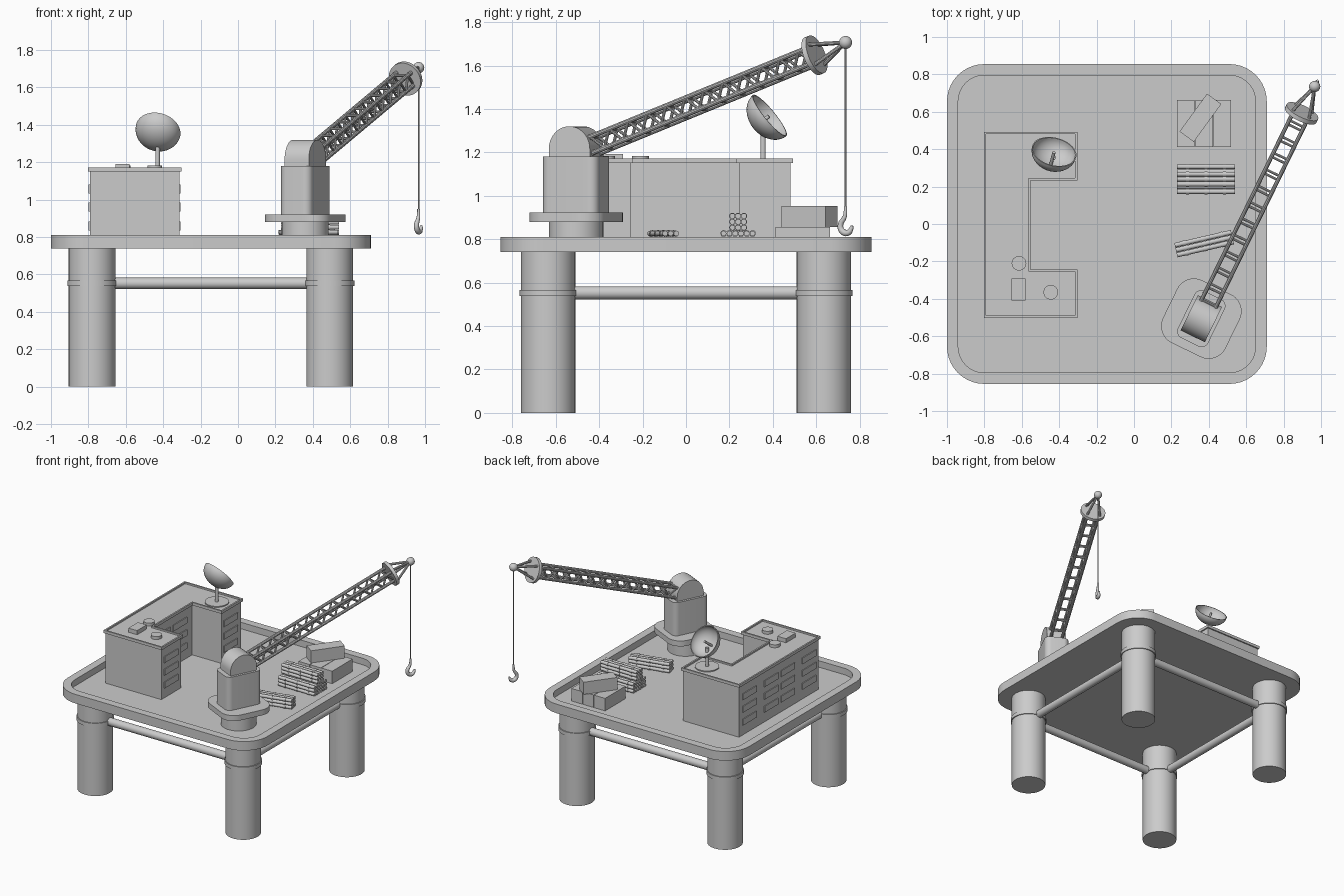
import bpy, bmesh, math
from mathutils import Vector, Matrix

if "Cube" in bpy.data.objects:
    bpy.data.objects.remove(bpy.data.objects["Cube"])

FLOOR = 0.76


def finish(name, bm, smooth=True):
    bmesh.ops.recalc_face_normals(bm, faces=bm.faces)
    me = bpy.data.meshes.new(name)
    bm.to_mesh(me)
    bm.free()
    ob = bpy.data.objects.new(name, me)
    bpy.context.collection.objects.link(ob)
    if smooth:
        bpy.ops.object.select_all(action='DESELECT')
        ob.select_set(True)
        bpy.context.view_layer.objects.active = ob
        bpy.ops.object.shade_smooth_by_angle(angle=math.radians(35))
    return ob


def add_rod(bm, a, b, r, seg=12):
    a, b = Vector(a), Vector(b)
    d = b - a
    m = Matrix.Translation((a + b) / 2) @ d.to_track_quat('Z', 'Y').to_matrix().to_4x4()
    bmesh.ops.create_cone(bm, cap_ends=True, segments=seg, radius1=r, radius2=r, depth=d.length, matrix=m)


def rods(name, items, seg=12):
    bm = bmesh.new()
    for a, b, r in items:
        add_rod(bm, a, b, r, seg)
    return finish(name, bm)


def add_box(bm, c, size, rot=0):
    m = Matrix.Translation(c) @ Matrix.Rotation(rot, 4, 'Z') @ Matrix.Diagonal((*size, 1))
    bmesh.ops.create_cube(bm, size=1, matrix=m)


def rounded(hx, hy, r, center=(0, 0), rot=0, n=10):
    pts = []
    for k, (sx, sy) in enumerate([(1, 1), (-1, 1), (-1, -1), (1, -1)]):
        for i in range(n + 1):
            t = math.pi / 2 * (k + i / n)
            p = Vector((sx * (hx - r) + r * math.cos(t), sy * (hy - r) + r * math.sin(t)))
            p.rotate(Matrix.Rotation(rot, 2))
            pts.append(p + Vector(center))
    return pts


def loft(name, levels):
    """Join matching outlines (points, z) and cap both ends."""
    bm = bmesh.new()
    loops = [[bm.verts.new((p[0], p[1], z)) for p in pts] for pts, z in levels]
    for a, b in zip(loops, loops[1:]):
        for i in range(len(a)):
            j = (i + 1) % len(a)
            bm.faces.new((a[i], a[j], b[j], b[i]))
    bm.faces.new(loops[0][::-1])
    bm.faces.new(loops[-1])
    return finish(name, bm)


# deck tray with raised rim
dc = (-0.145, 0)
outer = rounded(0.855, 0.855, 0.2, dc)
inner = rounded(0.795, 0.795, 0.14, dc)
loft("deck", [(outer, 0.74), (outer, 0.81), (inner, 0.81), (inner, FLOOR)])

# legs with collars, and braces between them
LX, LY = (-0.78, 0.49), (-0.635, 0.635)
for x in LX:
    for y in LY:
        rods("leg", [((x, y, 0), (x, y, 0.745), 0.125)], 48)
        rods("leg_collar", [((x, y, 0.538), (x, y, 0.567), 0.132)], 48)
rods("braces", [((LX[0], y, 0.553), (LX[1], y, 0.553), 0.03) for y in LY] +
     [((x, LY[0], 0.553), (x, LY[1], 0.553), 0.03) for x in LX], 24)


# U-shaped building with overhanging roof edge
def u_shape(d):
    return [(-.81 + d, -.51 + d), (-.295 - d, -.51 + d), (-.295 - d, -.235 - d), (-.545 - d, -.235 - d),
            (-.545 - d, .225 + d), (-.295 - d, .225 + d), (-.295 - d, .5 - d), (-.81 + d, .5 - d)]


loft("building", [(u_shape(0.018), FLOOR), (u_shape(0.018), 1.15)])
loft("roof_edge", [(u_shape(0.008), 1.15), (u_shape(0.008), 1.172), (u_shape(0.02), 1.172), (u_shape(0.02), 1.16)])

# window panels on the long walls
bm = bmesh.new()
for y, xr in [(-0.375, -0.313), (-0.115, -0.563), (0.09, -0.563), (0.355, -0.313)]:
    for z in (0.86, 0.96, 1.057):
        for x in (xr, -0.792):
            add_box(bm, (x, y, z), (0.012, 0.168, 0.048))
finish("windows", bm, False)

# roof equipment
bm = bmesh.new()
add_box(bm, (-0.617, -0.35, 1.175), (0.075, 0.118, 0.034))
finish("roof_box", bm, False)
rods("roof_vents", [((x, y, 1.155), (x, y, 1.183), 0.039) for x, y in [(-.615, -.21), (-.445, -.365)]], 32)

# satellite dish: mast, base, bowl and feed
px, py = -0.43, 0.355
rods("dish_mast", [((px, py, 1.155), (px, py, 1.168), 0.085), ((px, py, 1.16), (px, py, 1.31), 0.012)], 32)
R, depth = 0.122, 0.095
prof = [(R * math.sin(i * math.pi / 20), -depth * math.cos(i * math.pi / 20)) for i in range(11)]
prof += [(r * 0.95, z * 0.93) for r, z in reversed(prof)]
bm = bmesh.new()
vs = [bm.verts.new((r, 0, z)) for r, z in prof]
es = [bm.edges.new(e) for e in zip(vs, vs[1:])]
bmesh.ops.spin(bm, geom=vs + es, cent=(0, 0, 0), axis=(0, 0, 1), angle=2 * math.pi, steps=40)
bmesh.ops.remove_doubles(bm, verts=bm.verts, dist=1e-5)
add_rod(bm, (0, 0, -depth * 0.95), (0, 0, -0.005), 0.009)
dish = finish("dish", bm)
dish.location = (px + 0.003, 0.386, 1.37)
dish.rotation_euler = Vector((0.2, 0.76, 0.62)).to_track_quat('Z', 'Y').to_euler()

# crane pedestal, turntable and cabin
cx, cy = 0.36, -0.506
uh = Vector((0.605, 1.24, 0)).normalized()
side = Vector((uh.y, -uh.x, 0))
ang = math.atan2(uh.y, uh.x)
rods("crane_pedestal", [((cx, cy, FLOOR), (cx, cy, 0.89), 0.125)], 48)
plate = rounded(0.186, 0.186, 0.1, (cx, cy), ang)
loft("crane_turntable", [(plate, 0.88), (plate, 0.922)])
cab = rounded(0.14, 0.09, 0.04, (cx, cy), ang)
loft("crane_cabin", [(cab, 0.92), (cab, 1.18)])

# rounded crane head, an arch extruded across the boom
arch = [(0.105, 1.17)] + [(0.105 * math.cos(i * math.pi / 24), 1.215 + 0.105 * math.sin(i * math.pi / 24))
                          for i in range(25)] + [(-0.105, 1.17)]
bm = bmesh.new()
base = Vector((cx, cy, 0))
f = bm.faces.new([bm.verts.new(base + uh * a + Vector((0, 0, z)) - side * 0.072) for a, z in arch])
ext = bmesh.ops.extrude_face_region(bm, geom=[f])
bmesh.ops.translate(bm, vec=side * 0.144, verts=[v for v in ext["geom"] if isinstance(v, bmesh.types.BMVert)])
finish("crane_head", bm)

# lattice boom
O = Vector((cx, cy, 1.198))
tip = Vector((0.966, 0.735, 1.706))
ax = (tip - O).normalized()
up = side.cross(ax).normalized()
L = (tip - O).length


def bp(s, i, j):
    return O + ax * s + side * (0.043 * i) + up * (0.037 * j)


S0, S1, N = 0.06, L - 0.17, 12
items = [(bp(S0, i, j), bp(S1, i, j), 0.0115) for i in (-1, 1) for j in (-1, 1)]
st = (S1 - S0) / N
for k in range(N):
    s = S0 + k * st
    for i in (-1, 1):
        items.append((bp(s, i, -1), bp(s + st / 2, i, 1), 0.007))
        items.append((bp(s + st / 2, i, 1), bp(s + st, i, -1), 0.007))
    items.append((bp(s + st / 2, -1, 1), bp(s + st / 2, 1, 1), 0.007))
    items.append((bp(s, -1, -1), bp(s, 1, -1), 0.007))
rods("boom_lattice", items, 10)
rods("boom_end_plate", [(O + ax * (S1 - 0.012), O + ax * (S1 + 0.012), 0.093)], 40)
rods("boom_tip_struts", [(bp(S1, i * 1.2, j * 1.4), tip, 0.009) for i in (-1, 1) for j in (-1, 1)], 10)
bm = bmesh.new()
bmesh.ops.create_uvsphere(bm, u_segments=24, v_segments=12, radius=0.03, matrix=Matrix.Translation(tip))
finish("boom_tip_ball", bm)

# hoist cable and hook
rods("hoist_cable", [(tip, (tip.x, tip.y, 0.94), 0.004)], 8)
path = [(0, .95, .7), (0, .915, .8), (-.008, .895, 1), (-.027, .872, 1.2), (-.026, .842, 1.3),
        (0, .825, 1.4), (.026, .835, 1.2), (.034, .862, .6)]
cu = bpy.data.curves.new("hook", 'CURVE')
cu.dimensions = '3D'
cu.bevel_depth = 0.011
cu.bevel_resolution = 3
cu.use_fill_caps = True
cu.resolution_u = 5
sp = cu.splines.new('NURBS')
sp.points.add(len(path) - 1)
for p, (a, z, r) in zip(sp.points, path):
    p.co = (tip.x + uh.x * a, tip.y + uh.y * a, z, 1)
    p.radius = r
sp.use_endpoint_u = True
sp.order_u = 3
bpy.context.collection.objects.link(bpy.data.objects.new("hook", cu))


# pipe bundles, three by three with bands
def bundle(x, y, z, rot=0):
    r = 0.0133
    d = Vector((math.cos(rot), math.sin(rot), 0))
    n = Vector((-d.y, d.x, 0))
    it = []
    for i in (-1, 0, 1):
        for k in range(3):
            c = Vector((x, y, z + r * (1 + 2 * k))) + n * (i * 2 * r)
            it.append((c - d * 0.155, c + d * 0.155, r * 0.95))
            it += [(c + d * (t - 0.008), c + d * (t + 0.008), r * 1.12) for t in (-0.1, 0, 0.1)]
    rods("pipe_bundle", it, 12)


bundle(0.385, 0.2, FLOOR)
bundle(0.385, 0.28, FLOOR)
bundle(0.385, 0.24, FLOOR + 0.08)
bundle(0.375, -0.105, FLOOR, math.radians(13))

# cargo containers
bm = bmesh.new()
for k in range(3):
    add_box(bm, (0.277 + 0.0975 * k, 0.538, FLOOR + 0.0485), (0.094, 0.25, 0.097))
finish("containers", bm, False)
bm = bmesh.new()
add_box(bm, (0.355, 0.568, FLOOR + 0.1445), (0.25, 0.094, 0.095), math.radians(54))
finish("top_container", bm, False)
